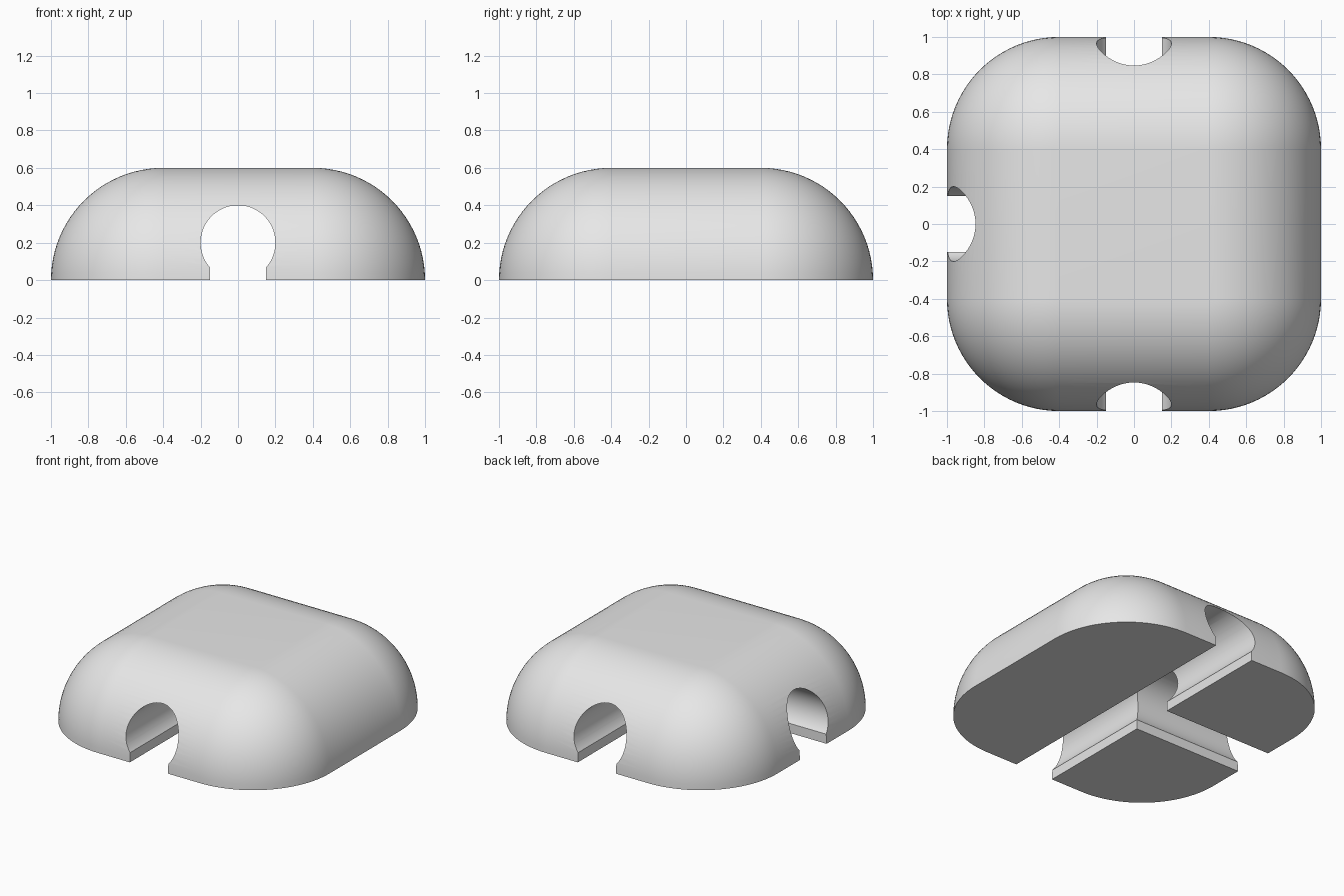
import bpy, bmesh, math
from mathutils import Matrix, Vector

old = bpy.data.objects.get("Cube")
if old:
    bpy.data.objects.remove(old, do_unlink=True)

CORE, RADIUS, STEPS = 0.4, 0.6, 24   # corner centres, rounding, arc steps
BORE, SLOT = 0.2, 0.15               # channel radius, slot half width

grey = bpy.data.materials.new("light grey")
grey.use_nodes = True
grey.diffuse_color = (0.8, 0.8, 0.8, 1)
grey.node_tree.nodes["Principled BSDF"].inputs["Base Color"].default_value = (0.8, 0.8, 0.8, 1)


def add_object(name, bm):
    bmesh.ops.recalc_face_normals(bm, faces=bm.faces)
    mesh = bpy.data.meshes.new(name)
    bm.to_mesh(mesh)
    bm.free()
    obj = bpy.data.objects.new(name, mesh)
    bpy.context.collection.objects.link(obj)
    return obj


def rounded_square(radius):
    """Outline of a square whose corners are arcs around the core corners."""
    points = []
    for corner, (sx, sy) in enumerate([(1, 1), (-1, 1), (-1, -1), (1, -1)]):
        for i in range(STEPS + 1):
            a = (corner + i / STEPS) * math.pi / 2
            points.append((sx * CORE + radius * math.cos(a),
                           sy * CORE + radius * math.sin(a)))
    return points


def domed_body():
    bm = bmesh.new()
    rings = []
    for i in range(STEPS + 1):
        t = i / STEPS * math.pi / 2
        outline = rounded_square(RADIUS * math.cos(t))
        rings.append([bm.verts.new((x, y, RADIUS * math.sin(t))) for x, y in outline])
    for low, high in zip(rings, rings[1:]):
        for i in range(len(low)):
            j = (i + 1) % len(low)
            bm.faces.new((low[i], low[j], high[j], high[i]))
    bm.faces.new(rings[0])
    bm.faces.new(rings[-1])
    bmesh.ops.remove_doubles(bm, verts=bm.verts, dist=1e-5)
    return add_object("domed_body", bm)


def channel_cutter(name, start, end, turn):
    """Keyhole profile swept along y, then turned about z."""
    bm = bmesh.new()
    a0 = -math.acos(SLOT / BORE)
    sweep = math.pi - 2 * a0
    profile = [(SLOT, -0.1)]
    for i in range(65):
        a = a0 + sweep * i / 64
        profile.append((BORE * math.cos(a), BORE + BORE * math.sin(a)))
    profile.append((-SLOT, -0.1))
    face = bm.faces.new([bm.verts.new((x, start, z)) for x, z in profile])
    out = bmesh.ops.extrude_face_region(bm, geom=[face], use_keep_orig=True)
    verts = [g for g in out["geom"] if isinstance(g, bmesh.types.BMVert)]
    bmesh.ops.translate(bm, verts=verts, vec=Vector((0, end - start, 0)))
    bmesh.ops.transform(bm, matrix=Matrix.Rotation(turn, 4, "Z"), verts=bm.verts)
    cutter = add_object(name, bm)
    cutter.hide_render = True
    return cutter


body = domed_body()
bpy.ops.object.select_all(action="DESELECT")
bpy.context.view_layer.objects.active = body
body.select_set(True)

# Through channel front to back, and a branch out of the right side
cutters = [channel_cutter("through_channel", -1.2, 1.2, 0),
           channel_cutter("side_channel", 0, 1.2, math.pi / 2)]
for cutter in cutters:
    mod = body.modifiers.new(cutter.name, "BOOLEAN")
    mod.operation = "DIFFERENCE"
    mod.solver = "EXACT"
    mod.object = cutter
    bpy.ops.object.modifier_apply(modifier=mod.name)
    bpy.data.objects.remove(cutter, do_unlink=True)

body.data.materials.clear()
body.data.materials.append(grey)
bpy.ops.object.shade_smooth_by_angle(angle=math.radians(30))
